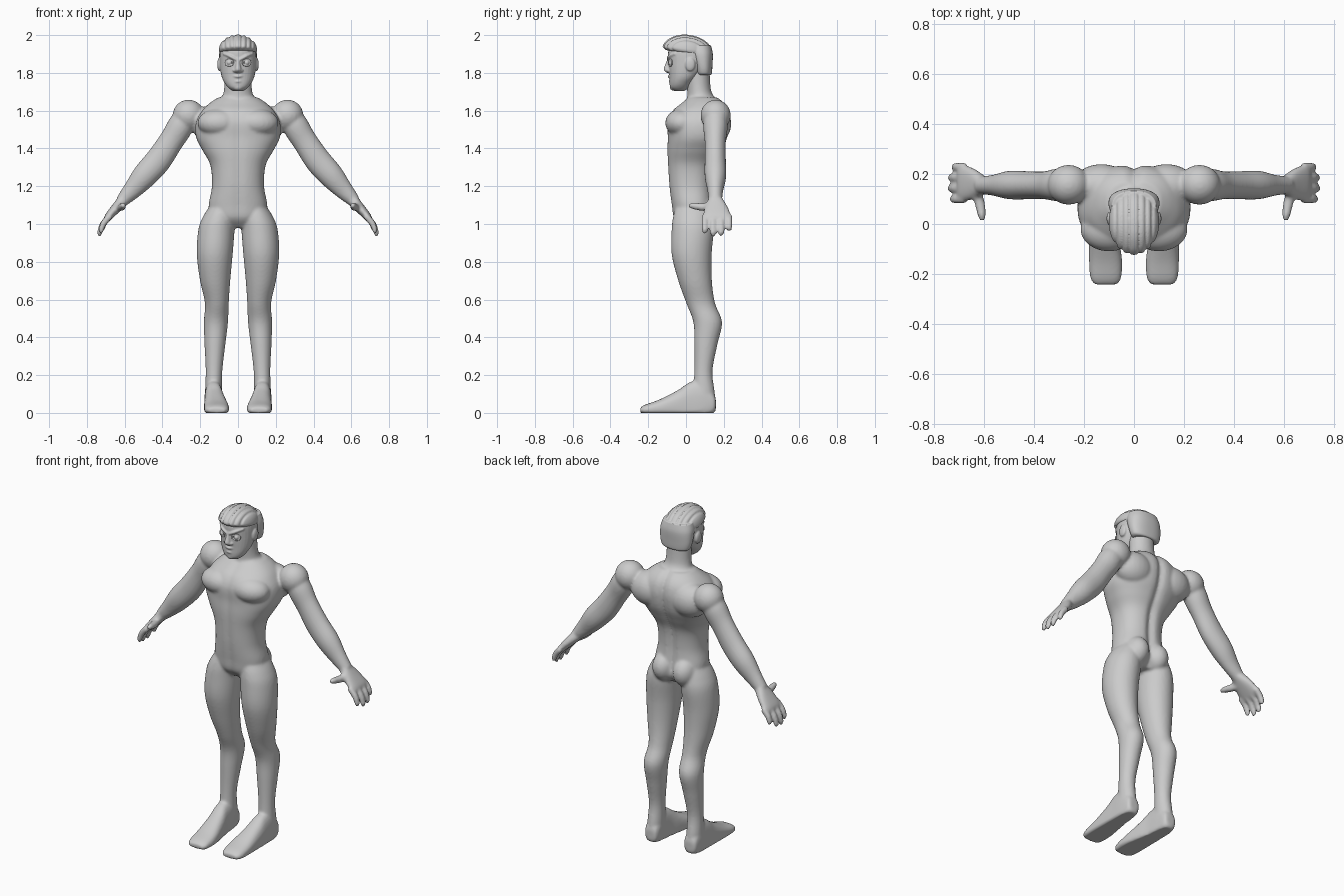
import bpy, bmesh, math
from mathutils import Vector, Matrix

X, Y, Z = Vector((1, 0, 0)), Vector((0, 1, 0)), Vector((0, 0, 1))
ARM = Vector((.72, 0, .69))          # across the sloping arm


def catmull(rows, n=5):
    out = []
    for i in range(len(rows) - 1):
        p = [rows[max(i - 1, 0)], rows[i], rows[i + 1], rows[min(i + 2, len(rows) - 1)]]
        for k in range(n):
            t = k / n
            out.append([.5 * (2 * b + (c - a) * t + (2 * a - 5 * b + 4 * c - d) * t * t
                              + (3 * b - a - 3 * c + d) * t ** 3) for a, b, c, d in zip(*p)])
    return out + [list(rows[-1])]


def loft(bm, rows, u=X, v=Y, mirror=True, power=2.0, segs=32, warp=None):
    """Skin through sections (x, y, z, radius along u, radius along v)."""
    for sx in ((1, -1) if mirror else (1,)):
        rings = []
        for x, y, z, a, b in catmull(rows):
            ring = []
            for i in range(segs):
                t = 2 * math.pi * i / segs
                c, s = math.cos(t), math.sin(t)
                c = math.copysign(abs(c) ** (2 / power), c)
                s = math.copysign(abs(s) ** (2 / power), s)
                p = Vector((x, y, z)) + u * a * c + v * b * s
                if warp:
                    p = warp(p, s)
                ring.append(bm.verts.new((p.x * sx, p.y, max(p.z, 0))))
            rings.append(ring)
        for r, q in zip(rings, rings[1:]):
            for i in range(segs):
                j = (i + 1) % segs
                bm.faces.new((r[i], r[j], q[j], q[i]))
        bm.faces.new(rings[0])
        bm.faces.new(rings[-1])


def ball(bm, centre, radii, mirror=True):
    for sx in ((1, -1) if mirror else (1,)):
        m = Matrix.Translation((centre[0] * sx, centre[1], centre[2])) @ Matrix.Diagonal((*radii, 1))
        bmesh.ops.create_uvsphere(bm, u_segments=24, v_segments=16, radius=1, matrix=m)


def finish(bm, name, voxel, smooth):
    bmesh.ops.recalc_face_normals(bm, faces=bm.faces)
    me = bpy.data.meshes.new(name)
    bm.to_mesh(me)
    bm.free()
    ob = bpy.data.objects.new(name, me)
    bpy.context.collection.objects.link(ob)
    r = ob.modifiers.new("fuse", 'REMESH')
    r.mode, r.voxel_size, r.use_smooth_shade = 'VOXEL', voxel, True
    s = ob.modifiers.new("soften", 'SMOOTH')
    s.factor, s.iterations = .5, smooth
    return ob


# ---- body ----
bm = bmesh.new()


def spine(p, s):                      # spine groove and sternum line
    g = math.exp(-(p.x / .022) ** 2)
    p.y += -.018 * g if s > 0 else .006 * g
    return p


# torso
loft(bm, [(0, .05, .98, .09, .07), (0, .045, 1.03, .145, .11), (0, .035, 1.1, .155, .112),
          (0, .025, 1.2, .138, .115), (0, .028, 1.31, .146, .125), (0, .045, 1.39, .188, .145),
          (0, .062, 1.46, .222, .16), (0, .068, 1.54, .222, .168), (0, .078, 1.6, .19, .15),
          (0, .09, 1.64, .15, .115), (0, .09, 1.67, .105, .08)],
     mirror=False, power=2.3, segs=64, warp=spine)
# neck
loft(bm, [(0, .085, 1.62, .14, .09), (0, .08, 1.665, .092, .075), (0, .069, 1.71, .074, .063),
          (0, .06, 1.82, .07, .065)], mirror=False)
# chest, back and seat muscles
ball(bm, (.1, -.02, 1.535), (.115, .09, .075))
ball(bm, (.13, .15, 1.53), (.12, .09, .1))
ball(bm, (.068, .095, 1.06), (.068, .085, .085))
# shoulders
ball(bm, (.262, .157, 1.575), (.084, .08, .083))
# legs
loft(bm, [(.085, .04, 1.1, .06, .09), (.1, .037, 1.04, .085, .105), (.114, .036, .97, .096, .112),
          (.123, .03, .84, .095, .106), (.121, .048, .7, .08, .089), (.112, .078, .58, .063, .076),
          (.117, .115, .48, .064, .076), (.122, .105, .36, .055, .061), (.127, .092, .22, .044, .048),
          (.13, .095, .1, .045, .058), (.13, .095, .02, .042, .055)])
# feet
loft(bm, [(.13, .158, .045, .025, .03), (.13, .145, .05, .04, .055), (.13, .09, .06, .047, .11),
          (.128, .02, .05, .05, .112), (.122, -.04, .04, .057, .082), (.114, -.14, .024, .066, .047),
          (.113, -.215, .016, .062, .028), (.113, -.242, .014, .045, .014)],
     X, Z, power=2.5)
# arms
loft(bm, [(.24, .155, 1.6, .05, .05), (.3, .156, 1.525, .07, .065), (.355, .155, 1.437, .067, .056),
          (.42, .155, 1.34, .07, .056), (.495, .156, 1.255, .066, .057), (.56, .155, 1.18, .05, .042),
          (.615, .155, 1.122, .034, .035)], ARM, Y)
# palms
loft(bm, [(.6, .155, 1.135, .032, .034), (.64, .16, 1.09, .027, .06), (.685, .165, 1.04, .021, .074),
          (.7, .165, 1.02, .014, .07)], ARM, Y, power=2.4)
# fingers
for y, k in ((.1, .95), (.143, 1.1), (.186, 1.08), (.228, .82)):
    loft(bm, [(.675, y, 1.045, .017, .018), (.675 + .037 * k, y, 1.045 - .042 * k, .017, .018),
              (.675 + .054 * k, y, 1.045 - .085 * k, .015, .016),
              (.675 + .057 * k, y, 1.045 - .1 * k, .007, .008)], ARM, Y, segs=16)
# thumbs
loft(bm, [(.635, .14, 1.09, .022, .022), (.618, .085, 1.09, .021, .021),
          (.609, .035, 1.096, .017, .017), (.608, .014, 1.098, .009, .009)], X, Z, segs=16)
finish(bm, "body", .008, 5)

# ---- head ----
bm = bmesh.new()
loft(bm, [(0, -.035, 1.704, .028, .025), (0, -.034, 1.72, .05, .048), (0, -.027, 1.745, .07, .06),
          (0, -.008, 1.785, .088, .08), (0, .012, 1.85, .097, .105), (0, .015, 1.92, .094, .108),
          (0, .015, 1.965, .07, .08), (0, .015, 1.983, .035, .04)], mirror=False, power=2.15)
# ears
ball(bm, (.098, .022, 1.845), (.012, .027, .036))
# nose
loft(bm, [(0, -.085, 1.88, .01, .012), (0, -.09, 1.85, .012, .018), (0, -.096, 1.82, .018, .023),
          (0, -.095, 1.808, .018, .017), (0, -.09, 1.8, .01, .01)], mirror=False, segs=16)
ball(bm, (.018, -.09, 1.812), (.01, .012, .009))
# brows
loft(bm, [(.008, -.093, 1.87, .01, .008), (.045, -.085, 1.888, .012, .009),
          (.08, -.055, 1.902, .008, .006)], Y, Z, segs=16)
# lips
for z, y in ((1.783, -.084), (1.757, -.08)):
    loft(bm, [(-.05, y + .026, 1.784, .006, .005), (-.025, y + .006, z, .009, .007),
              (0, y - .003, z - .002, .01, .007), (.025, y + .006, z, .009, .007),
              (.05, y + .026, 1.784, .006, .005)], Y, Z, mirror=False, segs=16)
# chin
ball(bm, (0, -.062, 1.725), (.03, .024, .02), mirror=False)
finish(bm, "head", .0045, 2)

# ---- eyes with lids ----
bm = bmesh.new()
ball(bm, (.046, -.077, 1.854), (.015, .017, .015))
for sx in (1, -1):
    ring = [Vector((sx * (.046 + .021 * math.cos(t)), -.083 + .008 * math.cos(t),
                    1.854 + .017 * math.sin(t))) for t in (i * math.pi / 10 for i in range(21))]
    loft(bm, [(*p, .005, .005) for p in ring], Y, (X + Z) * .7, mirror=False, segs=10)
    for p in ring[:-1]:
        bmesh.ops.create_uvsphere(bm, u_segments=8, v_segments=6, radius=.0048,
                                  matrix=Matrix.Translation(p))
finish(bm, "eyes", .003, 2)


# ---- hair ----
def comb(p, s):                       # combed grooves running front to back
    d = min(abs(abs(p.x) - g) for g in (.02, .048, .074))
    c = Vector((0, .015, 1.88))
    return c + (p - c) * (1 - .06 * math.exp(-(d / .0045) ** 2))


bm = bmesh.new()
loft(bm, [(0, .01, 1.908, .097, .118), (0, .008, 1.925, .101, .132), (0, .012, 1.955, .092, .117),
          (0, .015, 1.98, .068, .086), (0, .015, 1.995, .038, .05), (0, .015, 2.001, .01, .012)],
     X, Vector((0, 1, -.12)), mirror=False, segs=96, warp=comb)
loft(bm, [(0, .095, 1.788, .075, .037), (0, .094, 1.8, .09, .043), (0, .09, 1.84, .1, .05),
          (0, .08, 1.9, .101, .062), (0, .07, 1.945, .088, .062)],
     mirror=False, power=2.3, segs=96)
finish(bm, "hair", .004, 1)
